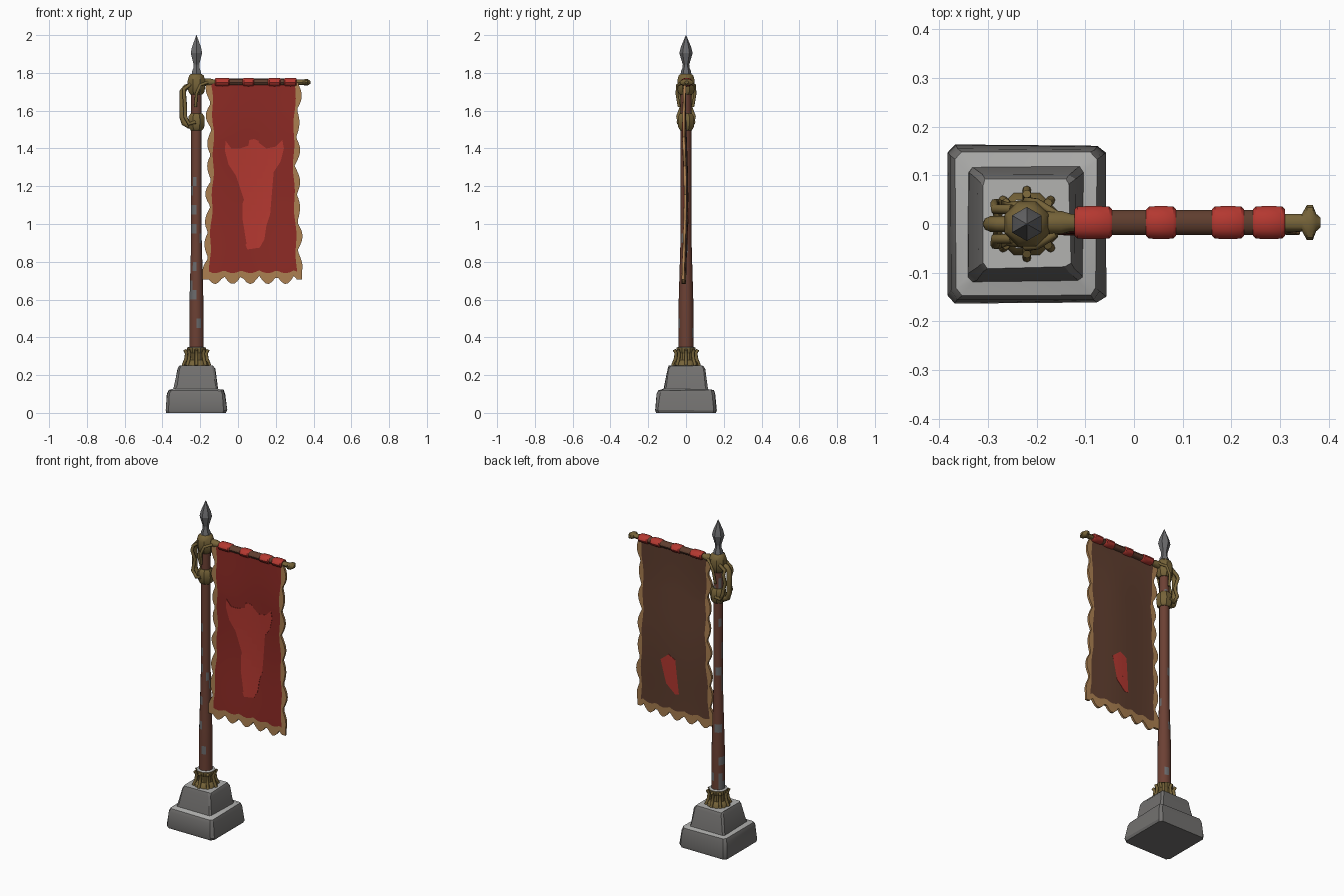
import bpy, bmesh, math, random
from math import sin, cos, pi

if "Cube" in bpy.data.objects:
    bpy.data.objects.remove(bpy.data.objects["Cube"])

random.seed(4)
PX = -0.22  # pole axis


def mat(name, r, g, b):
    m = bpy.data.materials.new(name)
    m.diffuse_color = (r, g, b, 1)
    m.use_nodes = True
    m.node_tree.nodes["Principled BSDF"].inputs["Base Color"].default_value = m.diffuse_color
    return m


CLOTH = mat("dark red cloth", .26, .023, .018)
RED = mat("bright red", .46, .04, .03)
BROWN = mat("brown cloth", .115, .048, .028)
GOLD = mat("old brass", .18, .125, .04)
OCHRE = mat("ochre trim", .40, .21, .08)
RUST = mat("rust brown", .15, .052, .034)
STEEL = mat("steel grey", .145, .145, .15)
STONE = mat("stone grey", .17, .165, .16)
PALE = mat("pale stone", .44, .44, .43)


def finish(name, bm, mats, rule=None, angle=35):
    bmesh.ops.recalc_face_normals(bm, faces=bm.faces)
    bm.normal_update()
    if rule:
        for f in bm.faces:
            f.material_index = rule(f)
    me = bpy.data.meshes.new(name)
    bm.to_mesh(me)
    bm.free()
    for m in mats:
        me.materials.append(m)
    ob = bpy.data.objects.new(name, me)
    bpy.context.collection.objects.link(ob)
    bpy.ops.object.select_all(action='DESELECT')
    ob.select_set(True)
    bpy.context.view_layer.objects.active = ob
    if angle:
        bpy.ops.object.shade_smooth_by_angle(angle=math.radians(angle))
    return ob


def loft(name, rings, mats, rule=None, angle=35):
    """Skin a list of point rings and cap both ends."""
    bm = bmesh.new()
    vs = [[bm.verts.new(p) for p in r] for r in rings]
    n = len(vs[0])
    for a, b in zip(vs, vs[1:]):
        for i in range(n):
            bm.faces.new((a[i], a[(i + 1) % n], b[(i + 1) % n], b[i]))
    bm.faces.new(vs[0])
    bm.faces.new(vs[-1])
    return finish(name, bm, mats, rule, angle)


def lathe(name, prof, n, mats, rule=None, angle=35):
    """Turned part round the pole; prof = (radius, z)."""
    return loft(name, [[(PX + r * cos(2 * pi * (i + .5) / n), r * sin(2 * pi * (i + .5) / n), z)
                        for i in range(n)] for r, z in prof], mats, rule, angle)


def bar(name, prof, mats, n=12):
    """Part along the crossbar; prof = (x, y radius, z radius)."""
    return loft(name, [[(x, .003 + ry * cos(2 * pi * i / n), 1.75 + rz * sin(2 * pi * i / n))
                        for i in range(n)] for x, ry, rz in prof], mats)


def rod(name, pts, r, m):
    cu = bpy.data.curves.new(name, 'CURVE')
    cu.dimensions = '3D'
    cu.bevel_depth, cu.bevel_resolution, cu.use_fill_caps = r, 2, True
    s = cu.splines.new('POLY')
    s.points.add(len(pts) - 1)
    for p, q in zip(s.points, pts):
        p.co = (*q, 1)
    cu.materials.append(m)
    ob = bpy.data.objects.new(name, cu)
    bpy.context.collection.objects.link(ob)


def upward(f):
    return 1 if f.normal.z > .85 and f.calc_center_median().z > .05 else 0


# stone plinth: two worn tiers with chamfered corners
def square(h, z):
    c, out = h * .9, []
    for x, y in ((h, -c), (h, c), (c, h), (-c, h), (-h, c), (-h, -c), (-c, -h), (c, -h)):
        j = .003 if z > 0 else 0
        out.append((PX - .002 + x + random.uniform(-j, j), y + random.uniform(-j, j),
                    z + random.uniform(-j, j)))
    return out


loft("stone_plinth", [square(*p) for p in (
    (.158, 0), (.163, .015), (.154, .10), (.145, .12), (.119, .126), (.115, .14),
    (.100, .232), (.090, .25))], [STONE, PALE], upward, 30)

# pole with worn steel patches
prof = [(.040 - .011 * min(1, max(0, (i / 30 - .2) / .25)), .25 + 1.5 * i / 30) for i in range(31)]


def worn(f):
    c = f.calc_center_median()
    chance = .28 if c.z < 1.25 else .08
    if c.x > PX:
        chance *= .5
    return 1 if random.random() < chance else 0


lathe("pole", prof, 10, [RUST, STEEL], worn, 40)

# lower collar with claws gripping the plinth
lathe("lower_collar", [(.070, .245), (.066, .265), (.050, .28), (.048, .315), (.055, .325),
                       (.055, .345), (.040, .350)], 8, [GOLD, PALE], upward)
for k in range(8):
    a = 2 * pi * k / 8
    rod("collar_claw", [(PX + r * cos(a), r * sin(a), z) for r, z in
                        ((.070, .25), (.056, .285), (.052, .315), (.062, .335))], .009, GOLD)

# upper collars
lathe("upper_collar", [(.034, 1.685), (.046, 1.70), (.050, 1.73), (.050, 1.76), (.042, 1.785),
                       (.030, 1.795)], 8, [GOLD, PALE], upward)
lathe("middle_collar", [(.032, 1.495), (.044, 1.51), (.047, 1.54), (.045, 1.57), (.033, 1.585)],
      8, [GOLD])
lathe("spear_tip", [(.030, 1.785), (.026, 1.81), (.019, 1.825), (.017, 1.845), (.022, 1.86),
                    (.035, 1.905), (.028, 1.935), (.001, 2.0)], 6, [STEEL], None, 20)

# side handle: central grip with a strand on either side
rod("handle_grip", [(-.23, 0, 1.73), (-.275, 0, 1.725), (-.295, 0, 1.70), (-.295, 0, 1.57),
                    (-.285, 0, 1.535), (-.26, 0, 1.52), (-.23, 0, 1.53)], .016, GOLD)
for s in (-1, 1):
    rod("handle_strand", [(-.25, .03 * s, 1.74), (-.285, .03 * s, 1.715), (-.285, .042 * s, 1.69),
                          (-.280, .020 * s, 1.63), (-.280, .042 * s, 1.57),
                          (-.26, .035 * s, 1.53), (-.225, .040 * s, 1.54)], .010, GOLD)
    rod("collar_brace", [(-.16, .02 * s, 1.75), (-.20, .045 * s, 1.735), (-.22, .048 * s, 1.69),
                         (-.225, .036 * s, 1.62)], .008, GOLD)

# crossbar with finial, brown binding and red wraps
bar("crossbar", [(-.21, .022, .020), (-.15, .024, .021), (-.13, .018, .016), (.345, .018, .014),
                 (.355, .036, .018), (.367, .036, .018), (.374, .018, .014), (.383, .010, .008)], [GOLD])
bar("brown_binding", [(-.11, .026, .019), (.30, .026, .019)], [BROWN])
for a, b in ((-.122, -.045), (.025, .086), (.160, .226), (.244, .310)):
    bar("red_wrap", [(a, .027, .019), (a + .006, .033, .023), ((a + b) / 2, .034, .024),
                     (b - .006, .033, .023), (b, .027, .019)], [RED])


# hanging cloth: gently waved double-sided sheet with ragged trim
def wave(x, z):
    t = min(1, (1.76 - z) / .3)
    return -.006 + t * (.006 * sin(6 * z + 1) + .005 * sin(13 * x))


NX, NZ, TH = 30, 60, .007


def cloth_point(i, j):
    u = min(1, max(0, (i - 1) / (NX - 2)))
    v = max(0, (j - 1) / (NZ - 1))
    scallop = abs(sin(5 * pi * u + .5))
    z0 = .755 - .015 * scallop
    z = z0 + (1.75 - z0) * v
    xl = -.140 - .010 * cos(4.5 * (z - .7)) + .004 * sin(31 * z)
    xr = .302 + .008 * cos(5 * (z - .72)) + .004 * sin(27 * z + 1)
    x = xl + (xr - xl) * u
    if i == 0:
        x -= .010 + .024 * abs(sin(23 * z))
    if i == NX:
        x += .010 + .022 * abs(sin(21 * z + .8))
    if j == 0:
        z -= .028 + .030 * scallop
    return x, z


bm = bmesh.new()
grids = []
for s in (-1, 1):
    grids.append([[bm.verts.new((x, wave(x, z) + s * TH, z))
                   for x, z in (cloth_point(i, j) for i in range(NX + 1))] for j in range(NZ + 1)])
for side, g in enumerate(grids):
    for j in range(NZ):
        for i in range(NX):
            f = bm.faces.new((g[j][i], g[j][i + 1], g[j + 1][i + 1], g[j + 1][i]))
            f.material_index = 2 if i in (0, NX - 1) or j == 0 else side
rim = ([(0, i) for i in range(NX)] + [(j, NX) for j in range(NZ)]
       + [(NZ, i) for i in range(NX, 0, -1)] + [(j, 0) for j in range(NZ, 0, -1)])
for (a, b), (c, d) in zip(rim, rim[1:] + rim[:1]):
    bm.faces.new((grids[0][a][b], grids[0][c][d], grids[1][c][d], grids[1][a][b])).material_index = 2
finish("banner_cloth", bm, [CLOTH, BROWN, OCHRE])


# painted winged shape, cut into strips so that it follows the cloth
def emblem(name, pts, side):
    bm = bmesh.new()
    bm.faces.new([bm.verts.new((x, 0, z)) for x, z in pts])
    bmesh.ops.triangulate(bm, faces=bm.faces[:])
    for k in range(20):
        for co, no in (((0, 0, .82 + .035 * k), (0, 0, 1)), ((-.08 + .03 * k, 0, 0), (1, 0, 0))):
            bmesh.ops.bisect_plane(bm, geom=bm.verts[:] + bm.edges[:] + bm.faces[:],
                                   plane_co=co, plane_no=no)
    for v in bm.verts:
        v.co.y = wave(v.co.x, v.co.z) + side * (TH + .002)
    ext = bmesh.ops.extrude_face_region(bm, geom=bm.faces[:])["geom"]
    for v in ext:
        if isinstance(v, bmesh.types.BMVert):
            v.co.y -= side * .004
    finish(name, bm, [RED], None, None)


emblem("winged_emblem", [
    (-.065, 1.44), (-.035, 1.40), (.01, 1.40), (.055, 1.415), (.065, 1.385), (.055, 1.42),
    (.06, 1.445), (.085, 1.45), (.11, 1.44), (.112, 1.41), (.10, 1.385), (.11, 1.41),
    (.15, 1.40), (.20, 1.41), (.235, 1.445), (.243, 1.40), (.225, 1.33), (.175, 1.255),
    (.125, 1.245), (.125, 1.21), (.155, 1.12), (.17, 1.05), (.15, .99), (.14, .92),
    (.115, .875), (.05, .865), (.04, .89), (.075, .925), (.06, .985), (.025, 1.02),
    (.025, 1.11), (.05, 1.18), (.045, 1.25), (-.01, 1.255), (-.05, 1.315), (-.07, 1.39)][:4]
    + [(.06, 1.445), (.085, 1.45), (.11, 1.44), (.108, 1.41)]
    + [(.15, 1.40), (.20, 1.41), (.235, 1.445), (.243, 1.40), (.225, 1.33), (.175, 1.255),
       (.125, 1.245), (.125, 1.21), (.155, 1.12), (.17, 1.05), (.15, .99), (.14, .92),
       (.115, .875), (.05, .865), (.04, .89), (.075, .925), (.025, 1.02),
       (.025, 1.11), (.05, 1.18), (.045, 1.25), (-.01, 1.255), (-.05, 1.315), (-.07, 1.39)], -1)
emblem("back_mark", [(.11, 1.085), (.065, 1.06), (.075, 1.01), (.105, .995), (.095, .945),
                     (.045, .85), (.07, .845), (.13, .90), (.145, .985), (.165, 1.04)], 1)
